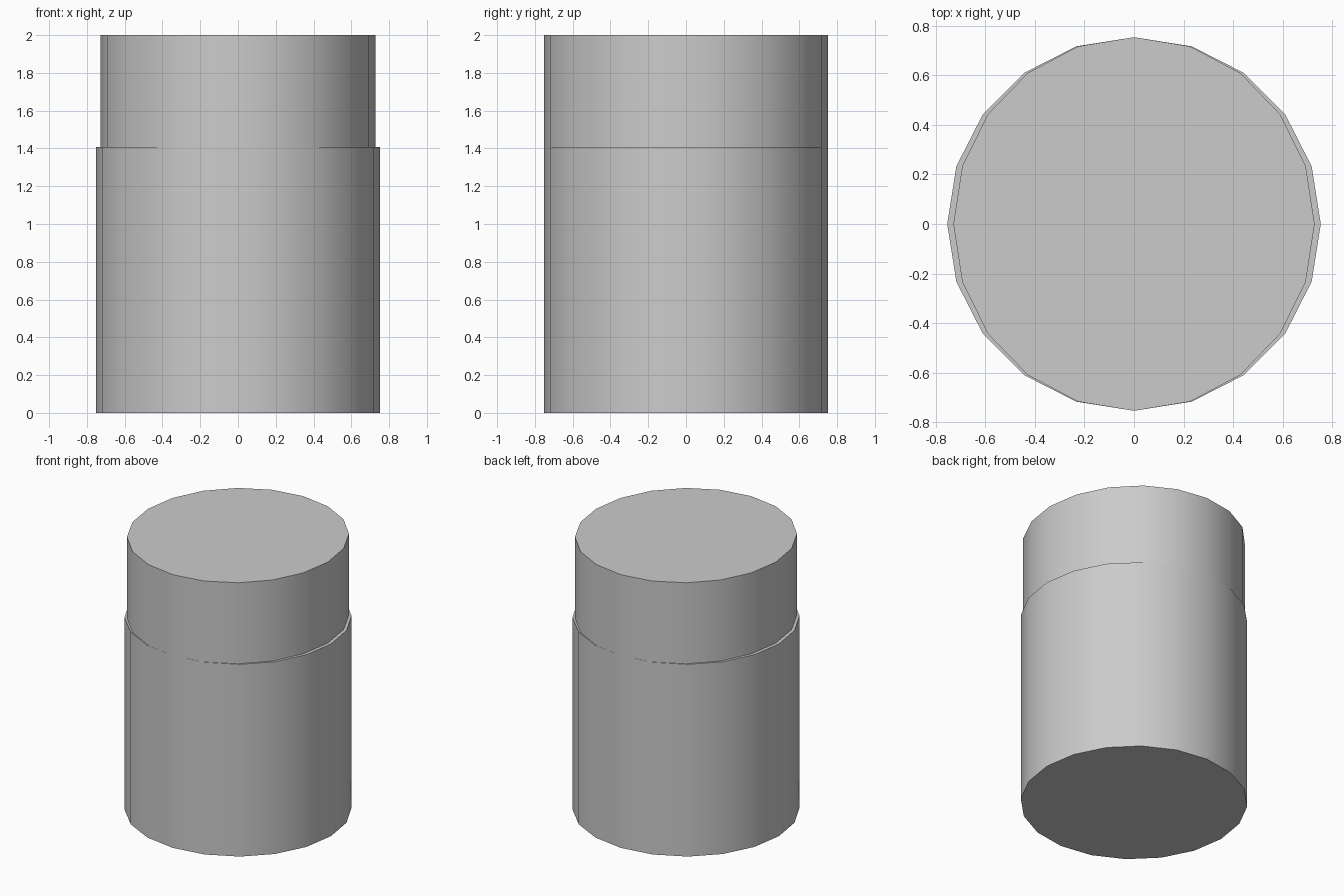
import bpy
import math

if "Cube" in bpy.data.objects:
    bpy.data.objects.remove(bpy.data.objects["Cube"])

RADIUS = 0.753
STEP_Z = 1.407
SIDES = 20


def drum(name, z0, z1, x_scale=1.0):
    """Closed 20-sided drum between two heights, optionally narrowed in x."""
    bpy.ops.mesh.primitive_cylinder_add(
        vertices=SIDES, radius=RADIUS, depth=z1 - z0,
        location=(0, 0, (z0 + z1) / 2))
    obj = bpy.context.object
    obj.name = name
    obj.scale.x = x_scale
    bpy.ops.object.transform_apply(location=False, rotation=False, scale=True)
    bpy.ops.object.shade_smooth_by_angle(angle=math.radians(30))
    return obj


# Main body
drum("body", 0.0, STEP_Z)

# Lid, slightly narrower in x so a thin ledge shows at the sides
drum("lid", STEP_Z, 2.0, x_scale=0.967)
